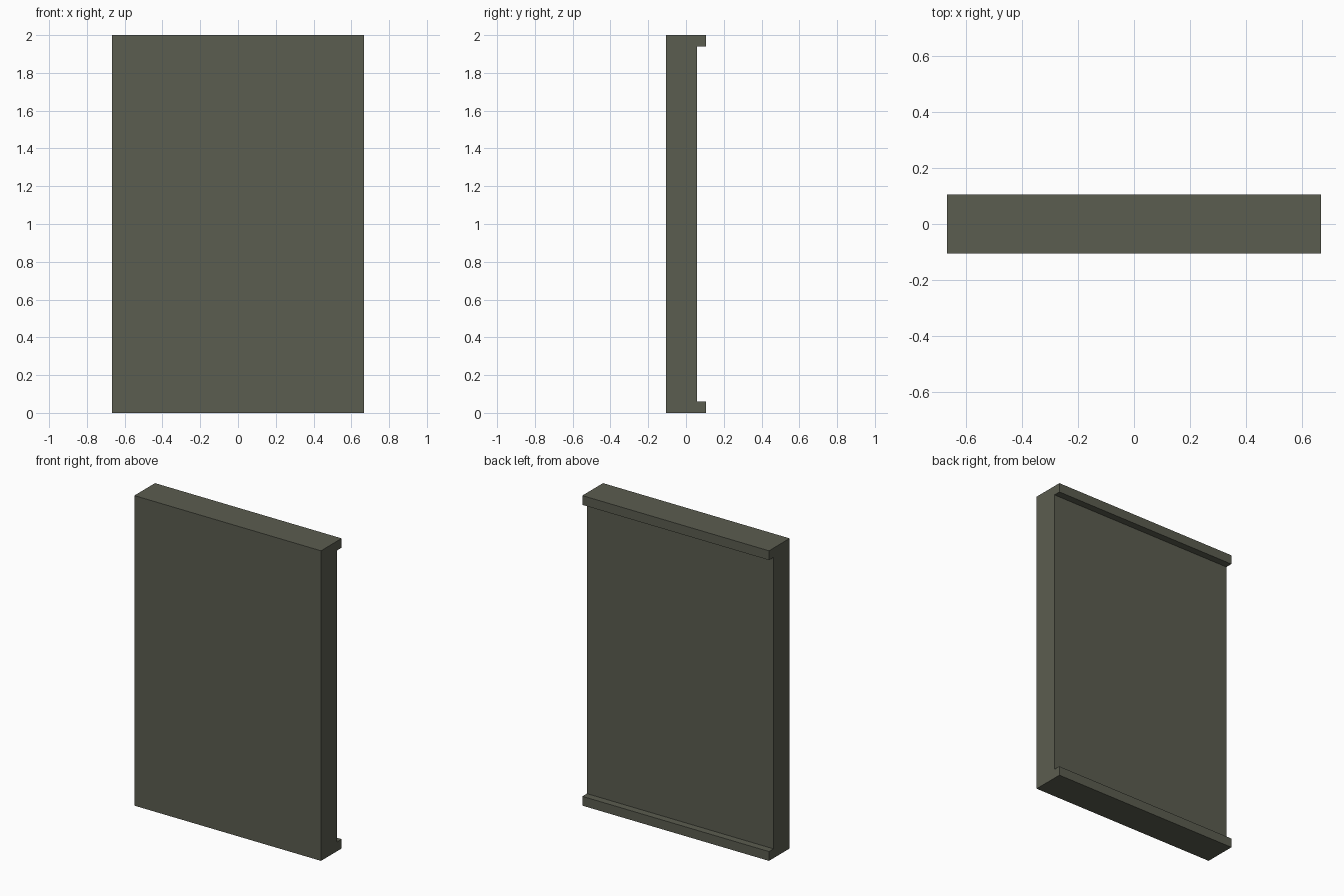
import bpy, bmesh

if "Cube" in bpy.data.objects:
    bpy.data.objects.remove(bpy.data.objects["Cube"])

HALF_W = 0.666     # half width in x
FRONT = -0.105     # front face
RECESS = 0.059     # recessed back face
BACK = 0.105       # back of the lips
TOP, LIP = 2.0, 0.06

# one flat colour
mat = bpy.data.materials.new("dark_olive_grey")
mat.diffuse_color = (0.105, 0.109, 0.080, 1.0)
mat.use_nodes = True
mat.node_tree.nodes["Principled BSDF"].inputs["Base Color"].default_value = mat.diffuse_color


def extrude_profile(name, profile, half_width):
    """Extrude a closed (y, z) profile along x, centred on x = 0."""
    bm = bmesh.new()
    face = bm.faces.new([bm.verts.new((-half_width, y, z)) for y, z in profile])
    ext = bmesh.ops.extrude_face_region(bm, geom=[face])
    verts = [v for v in ext["geom"] if isinstance(v, bmesh.types.BMVert)]
    bmesh.ops.translate(bm, verts=verts, vec=(2 * half_width, 0, 0))
    bmesh.ops.recalc_face_normals(bm, faces=bm.faces)
    mesh = bpy.data.meshes.new(name)
    bm.to_mesh(mesh)
    bm.free()
    mesh.materials.append(mat)
    obj = bpy.data.objects.new(name, mesh)
    bpy.context.collection.objects.link(obj)
    return obj


# panel with a lip along the top and bottom of its back
extrude_profile("lipped_panel", [
    (FRONT, 0), (BACK, 0), (BACK, LIP), (RECESS, LIP),
    (RECESS, TOP - LIP), (BACK, TOP - LIP), (BACK, TOP), (FRONT, TOP),
], HALF_W)
